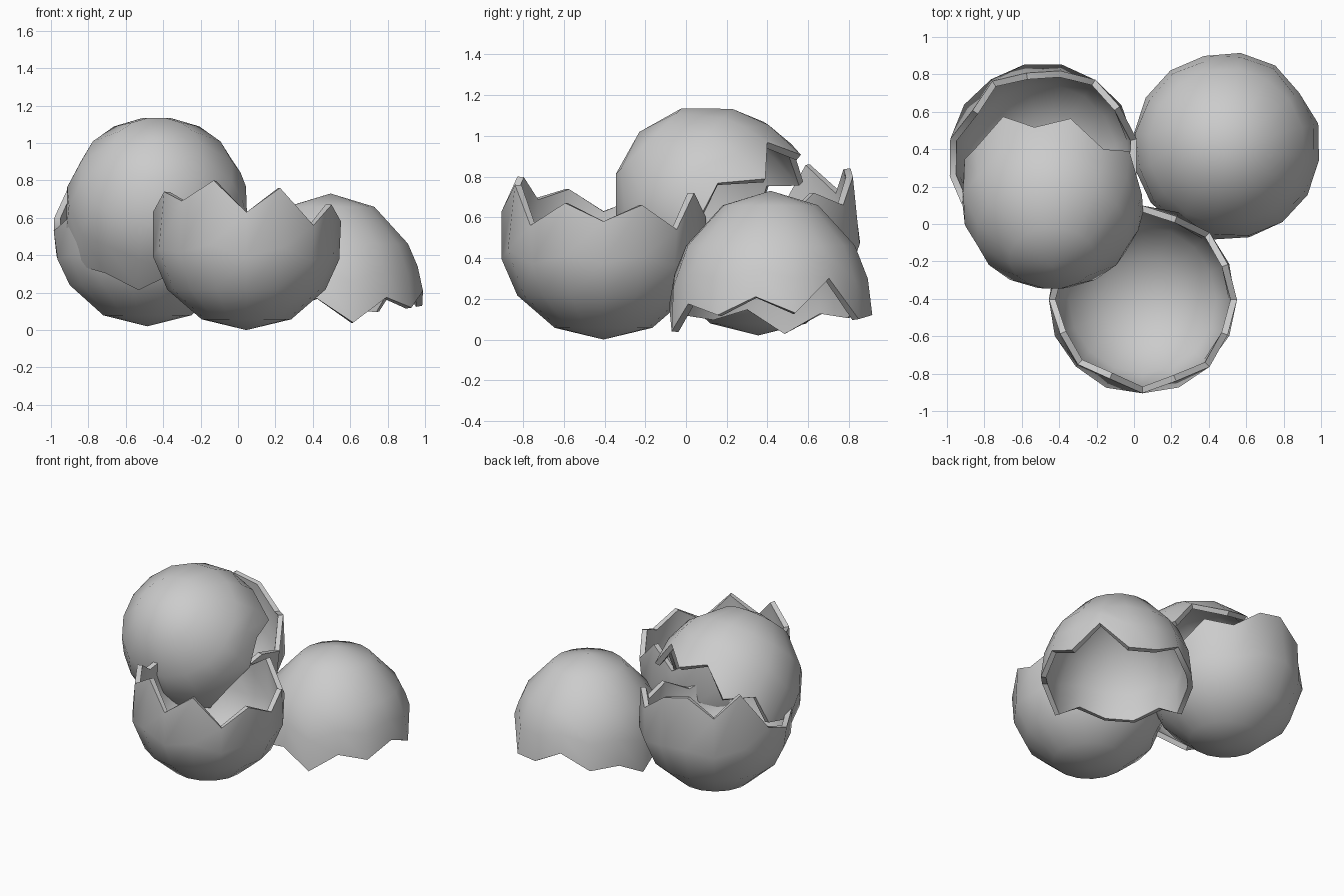
import bpy, bmesh
from math import sin, cos, acos, radians, pi
from mathutils import Matrix, Vector

if "Cube" in bpy.data.objects:
    bpy.data.objects.remove(bpy.data.objects["Cube"])

SIDES = 16


def shell(name, centre, r, a_pole, a_open, start, rim, up, tilt=0):
    """Broken half egg: pole up or down, jagged rim given as heights per column."""
    bm = bmesh.new()
    s = 1 if up else -1

    def point(theta, az):
        c = cos(theta)
        a = a_pole if c > 0 else a_open
        return Vector((r * sin(theta) * cos(az), r * sin(theta) * sin(az), s * a * c))

    pole = bm.verts.new(point(0, 0))
    columns = []
    for i, h in enumerate(rim):
        az = radians(start) + 2 * pi * i / SIDES
        d = s * h
        end = acos(d / (a_pole if d > 0 else a_open))
        b = radians(56)
        angles = [b / 2, b, (b + end) / 2, end]
        columns.append([bm.verts.new(point(t, az)) for t in angles])
    for i in range(SIDES):
        p, q = columns[i], columns[(i + 1) % SIDES]
        bm.faces.new((pole, p[0], q[0]))
        for k in range(3):
            bm.faces.new((p[k], p[k + 1], q[k + 1], q[k]))
    bm.normal_update()
    bm.faces.ensure_lookup_table()
    if bm.faces[0].normal.z * s < 0:
        bmesh.ops.reverse_faces(bm, faces=bm.faces[:])
    bm.transform(Matrix.Translation(centre) @ Matrix.Rotation(radians(tilt), 4, 'X'))
    me = bpy.data.meshes.new(name)
    bm.to_mesh(me)
    bm.free()
    ob = bpy.data.objects.new(name, me)
    bpy.context.collection.objects.link(ob)
    # shell thickness grows inward
    mod = ob.modifiers.new("thickness", 'SOLIDIFY')
    mod.thickness = 0.035
    mod.offset = -1
    bpy.ops.object.select_all(action='DESELECT')
    ob.select_set(True)
    bpy.context.view_layer.objects.active = ob
    bpy.ops.object.modifier_apply(modifier=mod.name)
    bpy.ops.object.shade_smooth_by_angle(angle=radians(40))
    return ob


def rel(heights, z):
    return [h - z for h in heights]


# front bowl, open upward
shell("front_bottom_shell", (0.045, -0.405, 0.49), 0.51, 0.49, 0.70, 0,
      rel([.58, .66, .54, .72, .60, .70, .56, .70,
           .63, .74, .69, .80, .63, .76, .56, .67], 0.49), False)

# rear left bowl, partly covered by the leaning cap
shell("rear_bottom_shell", (-0.485, 0.355, 0.52), 0.51, 0.50, 0.75, 11.25,
      rel([.55, .72, .66, .80, .84, .72, .86, .60,
           .53, .60, .50, .60, .50, .60, .50, .60], 0.52), False)

# right dome, open side down
shell("right_top_shell", (0.495, 0.415, 0.12), 0.505, 0.61, 0.60, -76,
      rel([.04, .175, .12, .21, .13, .30, .10, .12,
           .22, .11, .13, .03, .15, .10, .12, .17], 0.12), True)

# cap leaning over the rear bowl
shell("leaning_top_shell", (-0.435, 0.16, 0.63), 0.495, 0.55, 0.70, 11.25,
      [.10, -.05, .07, -.09, -.02, -.19, -.08, -.17,
       -.05, -.14, -.05, -.11, .03, -.06, .05, .04], True, 45)
